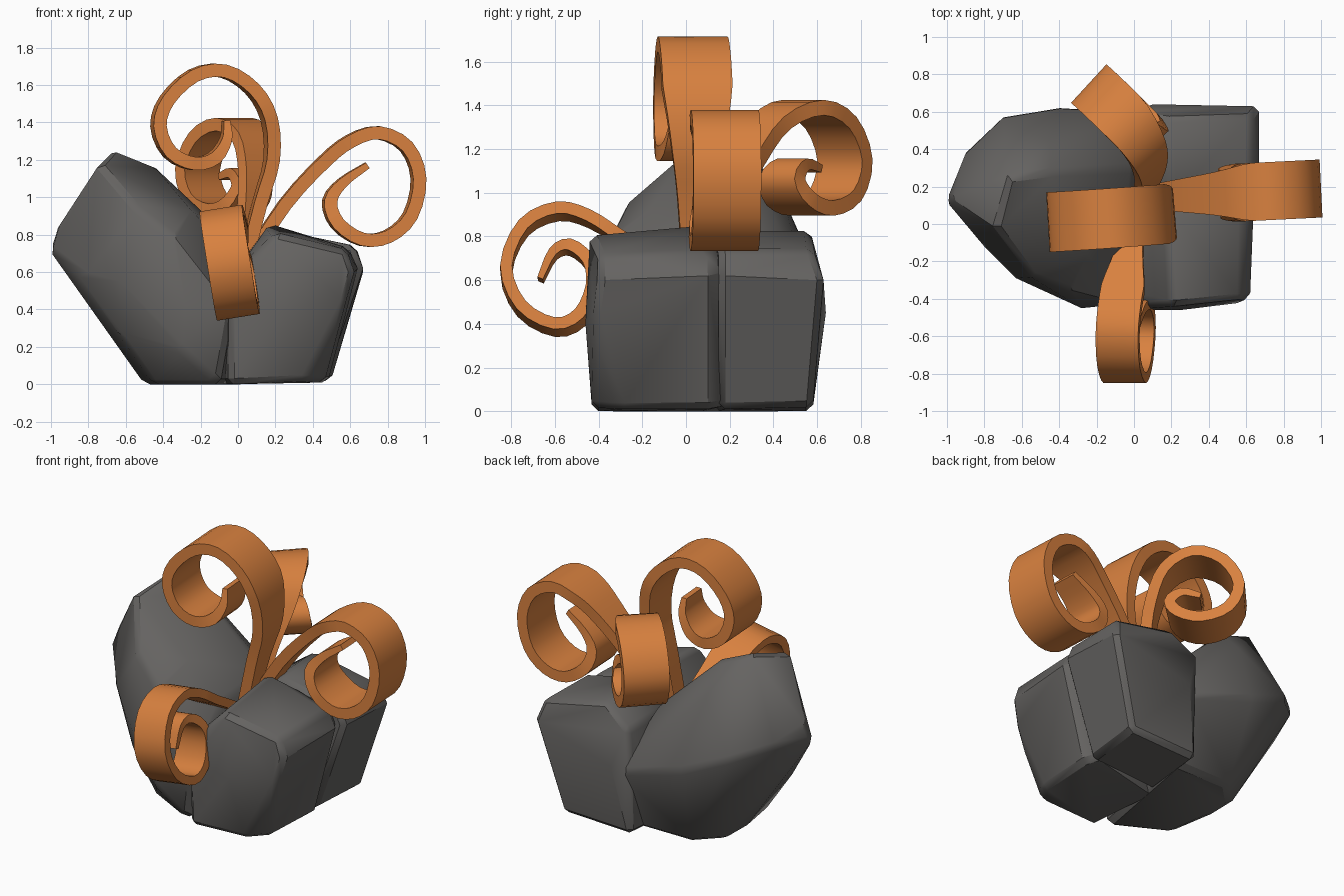
import bpy, bmesh, math
from mathutils import Vector

if "Cube" in bpy.data.objects:
    bpy.data.objects.remove(bpy.data.objects["Cube"])


def material(name, rgb):
    m = bpy.data.materials.new(name)
    m.diffuse_color = (*rgb, 1)
    m.use_nodes = True
    m.node_tree.nodes["Principled BSDF"].inputs["Base Color"].default_value = m.diffuse_color
    return m


GREY = material("rock grey", (0.13, 0.125, 0.12))
ORANGE = material("copper orange", (0.69, 0.22, 0.05))


def finish(name, bm, mat, angle):
    bmesh.ops.recalc_face_normals(bm, faces=bm.faces)
    me = bpy.data.meshes.new(name)
    bm.to_mesh(me)
    bm.free()
    me.materials.append(mat)
    ob = bpy.data.objects.new(name, me)
    bpy.context.collection.objects.link(ob)
    bpy.ops.object.select_all(action='DESELECT')
    ob.select_set(True)
    bpy.context.view_layer.objects.active = ob
    bpy.ops.object.shade_smooth_by_angle(angle=math.radians(angle))
    return ob


def rock(name, pts):
    """Chiselled rock: convex hull with worn edges."""
    bm = bmesh.new()
    for p in pts:
        bm.verts.new(p)
    res = bmesh.ops.convex_hull(bm, input=bm.verts)
    junk = [g for g in res["geom_interior"] if isinstance(g, bmesh.types.BMVert)]
    bmesh.ops.delete(bm, geom=junk, context='VERTS')
    bmesh.ops.dissolve_limit(bm, angle_limit=math.radians(6),
                             verts=bm.verts, edges=bm.edges)
    edges = [e for e in bm.edges if len(e.link_faces) == 2
             and e.calc_face_angle(0) > math.radians(35)]
    bmesh.ops.bevel(bm, geom=edges, offset=0.03, segments=1, profile=0.5,
                    affect='EDGES', clamp_overlap=True)
    finish(name, bm, GREY, 32)


def spline(pts, n=3):
    """Catmull-Rom through 2D points."""
    v = [Vector(p) for p in pts]
    v = [2 * v[0] - v[1]] + v + [2 * v[-1] - v[-2]]
    out = []
    for i in range(1, len(v) - 2):
        a, b, c, d = v[i - 1:i + 3]
        for k in range(n):
            t = k / n
            out.append(0.5 * (2 * b + (c - a) * t + (2 * a - 5 * b + 4 * c - d) * t * t
                              + (3 * b - a - 3 * c + d) * t ** 3))
    return out + [v[-2]]


def curl(name, guide, path, width, thick=0.07, lean=0.0, z0=0.7, base=0.35, grow=2.6,
         drift=0.0):
    """Ribbon: path holds (t, z); t runs along a curved guide on the ground plane."""
    a, b, c = [Vector((*g, 0)) for g in guide]
    length = (c - a).length
    pts = spline(path)
    bm = bmesh.new()
    rings = []
    for i, p in enumerate(pts):
        t, z = p
        f = i / (len(pts) - 1)
        pos = a * (1 - t) ** 2 + b * 2 * t * (1 - t) + c * t * t
        along = ((b - a) * (1 - t) + (c - b) * t).normalized()
        side = Vector((along.y, -along.x, 0))
        # leaning rings, and arms that drift sideways into the common root
        pos += side * (lean * (z - z0) + drift * max(0, 1 - f / 0.35) ** 1.5)
        pos.z = z
        side = (side - Vector((0, 0, lean))).normalized()
        q = pts[min(i + 1, len(pts) - 1)] - pts[max(i - 1, 0)]
        tangent = (along * q.x * length + Vector((0, 0, q.y))).normalized()
        normal = side.cross(tangent).normalized()
        w = width * min(1, base + f * grow) * (1 - 0.45 * max(0, (f - 0.75) / 0.25))
        h = thick * (1 - 0.5 * max(0, (f - 0.85) / 0.15))
        rings.append([bm.verts.new(pos + side * w / 2 * sx + normal * h / 2 * sn)
                      for sx, sn in ((-1, -1), (1, -1), (1, 1), (-1, 1))])
    for r, s in zip(rings, rings[1:]):
        for k in range(4):
            bm.faces.new((r[k], r[(k + 1) % 4], s[(k + 1) % 4], s[k]))
    bm.faces.new(rings[0])
    bm.faces.new(rings[-1])
    finish(name, bm, ORANGE, 35)


# Rocks
rock("large_boulder", [
    (-.67, .25, 1.26), (-.45, .28, 1.17), (-.74, -.02, 1.18), (-.25, -.16, .93),
    (-1.01, .12, .72), (-.98, .14, .81), (-.91, .39, .75), (-.88, -.04, .62),
    (-.71, .58, .68), (-.63, -.29, .55), (-.28, -.45, .42), (-.03, -.43, .4),
    (-.4, .63, .55), (.1, .6, .4), (-.5, .1, 0), (-.45, -.2, 0), (-.5, .3, 0),
    (-.35, .45, 0), (-.1, -.38, 0), (.05, .45, 0), (-.45, .44, .99), (0, .3, .75),
    (-.03, -.1, .7), (-.62, -.2, .25), (-.3, -.42, .18), (-.55, -.28, .95),
    (-.35, -.35, .8)])
rock("front_block", [
    (-.05, -.43, 0), (.36, -.43, .02), (.46, -.3, .01), (.48, .1, .01), (-.1, .1, 0),
    (.58, -.42, .45), (.62, -.4, .6), (.64, .1, .62), (.2, -.44, .81), (.58, -.4, .72),
    (.59, .1, .73), (.17, .1, .86), (.02, -.4, .64), (-.05, -.46, .45), (.02, .05, .66),
    (.25, -.46, .4), (.42, .2, .03), (.56, .2, .65)])
rock("back_block", [
    (-.05, .12, 0), (.46, .15, .01), (.5, .58, .02), (0, .58, 0), (.67, .15, .62),
    (.67, .63, .6), (.62, .15, .74), (.63, .58, .74), (.2, .13, .83), (.18, .57, .83),
    (0, .6, .7), (.0, .2, .7), (.1, .64, .45)])

# Curls, t = 1 is the far side of each ring's guide
curl("right_curl", ((0, .14), (.5, .165), (1, .19)),
     [(.03, .62), (.25, .96), (.46, 1.19), (.6, 1.3), (.75, 1.345), (.9, 1.27), (.965, 1.1),
      (.92, .9), (.8, .79), (.66, .775), (.53, .86), (.49, .98), (.56, 1.08), (.69, 1.17)],
     .31)
curl("left_curl", ((.25, .06), (-.1, .03), (-.45, .01)),
     [(.32, .6), (.19, .97), (.1, 1.2), (.12, 1.42), (.25, 1.58), (.47, 1.675), (.7, 1.65),
      (.9, 1.52), (.965, 1.38), (.88, 1.24), (.7, 1.18), (.54, 1.21), (.45, 1.31), (.45, 1.41)],
     .32)
curl("front_curl", ((.02, .12), (-.05, -.365), (-.05, -.85)),
     [(.08, .6), (.28, .71), (.43, .79), (.58, .88), (.73, .915), (.89, .84), (.972, .65),
      (.9, .47), (.74, .385), (.62, .43), (.56, .56), (.58, .68), (.67, .75), (.75, .72),
      (.81, .6)],
     .23, .055, lean=.16, z0=.65, grow=4)
curl("back_curl", ((.2, .3), (0, .53), (-.23, .74)),
     [(-.04, .6), (.02, .95), (.1, 1.15), (.25, 1.32), (.53, 1.39), (.82, 1.32), (.97, 1.15),
      (.87, .99), (.62, .93), (.4, .97), (.31, 1.06), (.42, 1.13), (.6, 1.11)],
     .28, base=.3, grow=2, drift=-.25)
